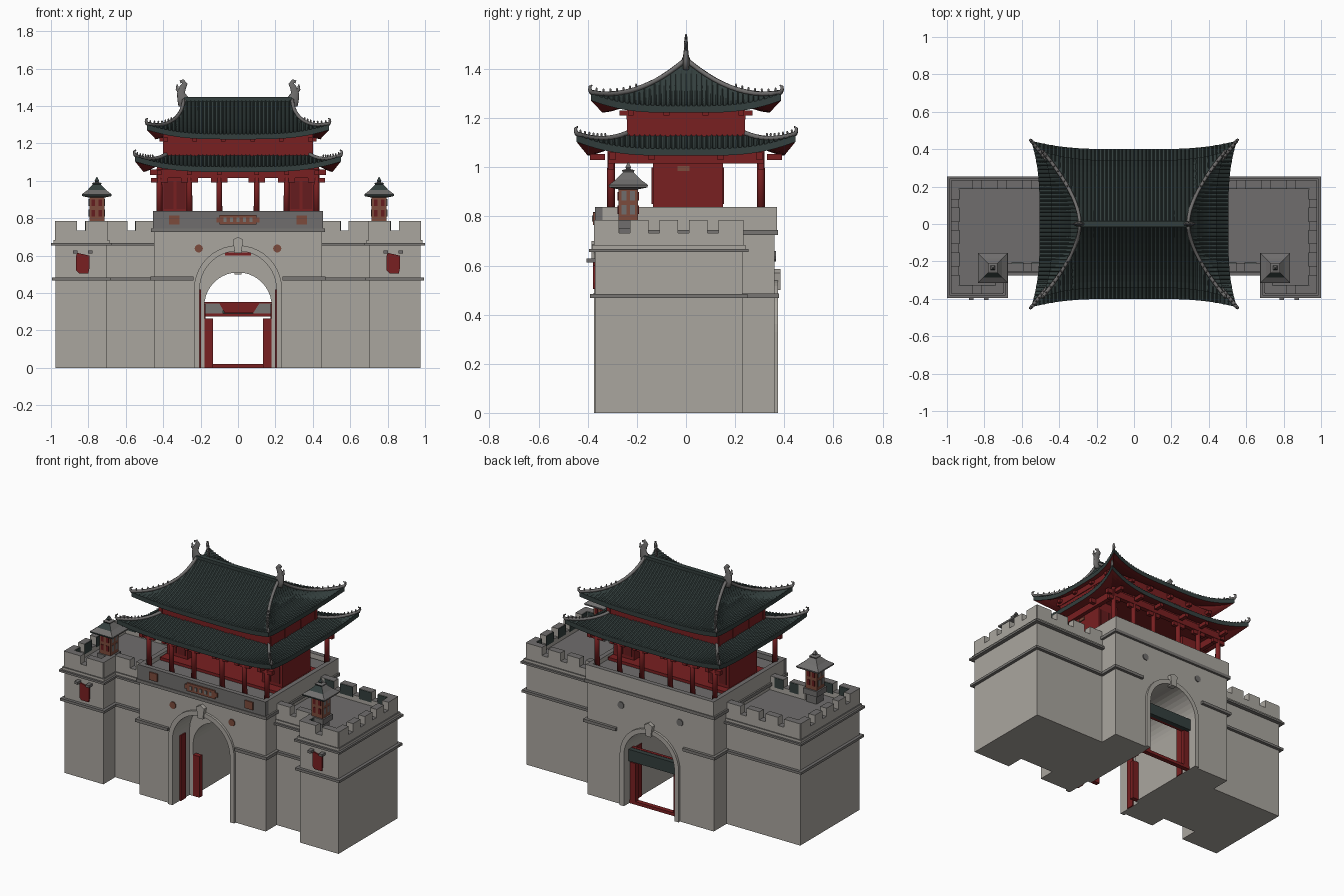
import bpy, bmesh, math
from mathutils import Vector

if "Cube" in bpy.data.objects:
    bpy.data.objects.remove(bpy.data.objects["Cube"])

def material(name, r, g, b):
    m = bpy.data.materials.new(name)
    m.diffuse_color = (r, g, b, 1)
    m.use_nodes = True
    m.node_tree.nodes["Principled BSDF"].inputs["Base Color"].default_value = m.diffuse_color
    return m

WALL = material("wall_stone", .4, .38, .345)
DECK = material("deck_stone", .16, .155, .153)
TRIM = material("trim_stone", .19, .182, .172)
ROOF = material("roof_tile", .033, .049, .047)
RED = material("red_wood", .19, .014, .015)
DARKRED = material("dark_red_panel", .13, .012, .013)
BROWN = material("carved_brown", .2, .07, .045)

def finish(name, bm, mats, smooth=False):
    bmesh.ops.recalc_face_normals(bm, faces=bm.faces)
    me = bpy.data.meshes.new(name)
    bm.to_mesh(me)
    bm.free()
    for m in mats:
        me.materials.append(m)
    for p in me.polygons:
        p.use_smooth = smooth
    ob = bpy.data.objects.new(name, me)
    bpy.context.collection.objects.link(ob)
    return ob

def recolour(ob, mat, test):
    ob.data.materials.append(mat)
    for p in ob.data.polygons:
        if test(p.normal):
            p.material_index = len(ob.data.materials) - 1

def boxes(name, spans, mat):
    """Spans are (x0, x1, y0, y1, z0, z1)."""
    bm = bmesh.new()
    for x0, x1, y0, y1, z0, z1 in spans:
        for v in bmesh.ops.create_cube(bm, size=1)["verts"]:
            v.co = ((x0 + x1) / 2 + v.co.x * abs(x1 - x0), (y0 + y1) / 2 + v.co.y * abs(y1 - y0),
                    (z0 + z1) / 2 + v.co.z * (z1 - z0))
    return finish(name, bm, [mat])

def prism(name, pts, a, b, axis, mat):
    bm = bmesh.new()
    to3 = (lambda p, h: (p[0], p[1], h)) if axis == "z" else (lambda p, h: (p[0], h, p[1]))
    lo = [bm.verts.new(to3(p, a)) for p in pts]
    hi = [bm.verts.new(to3(p, b)) for p in pts]
    bm.faces.new(lo)
    bm.faces.new(hi)
    for i in range(len(pts)):
        j = (i + 1) % len(pts)
        bm.faces.new((lo[i], lo[j], hi[j], hi[i]))
    bm.normal_update()
    bmesh.ops.triangulate(bm, faces=[f for f in bm.faces if len(f.verts) > 4])
    return finish(name, bm, [mat])

def sweep(name, paths, mat, n=6):
    """Each path is a list of (point, radius)."""
    bm = bmesh.new()
    for path in paths:
        rings = []
        for i, (p, r) in enumerate(path):
            t = (Vector(path[min(i + 1, len(path) - 1)][0]) - Vector(path[max(i - 1, 0)][0])).normalized()
            side = t.cross(Vector((.3, .9, .2))).normalized()
            up = side.cross(t)
            rings.append([bm.verts.new(Vector(p) + r * (side * math.cos(k * math.tau / n) + up * math.sin(k * math.tau / n)))
                          for k in range(n)])
        for A, B in zip(rings, rings[1:]):
            for k in range(n):
                bm.faces.new((A[k], A[(k + 1) % n], B[(k + 1) % n], B[k]))
        bm.faces.new(rings[0])
        bm.faces.new(rings[-1])
    return finish(name, bm, [mat], True)

def arch(r, spring, n=20):
    return [(r * math.cos(math.pi * i / n), spring + r * math.sin(math.pi * i / n)) for i in range(n + 1)]

# Central gate block with a tall front recess and a lower passage
for name, r, spring, y0, y1 in (("gate_front", .205, .42, -.36, -.2), ("gate_passage", .18, .33, -.2, .36)):
    outline = [(.45, 0), (.45, .76), (-.45, .76), (-.45, 0), (-r, 0)] + arch(r, spring)[::-1] + [(r, 0)]
    prism(name, outline, y0, y1, "y", WALL)
for name, r, spring, y0, y1 in (("front_arch_trim", .205, .42, -.375, -.358), ("back_arch_trim", .18, .33, .358, .375)):
    ring = [(r + .03, 0)] + arch(r + .03, spring) + [(-r - .03, 0), (-r, 0)] + arch(r, spring)[::-1] + [(r, 0)]
    prism(name, ring, y0, y1, "y", WALL)
    z = r + spring
    prism(name + "_keystone", [(-.018, z - .01), (.018, z - .01), (.028, z + .06), (0, z + .075), (-.028, z + .06)],
          y0 - .01, y1 + .01, "y", WALL)
boxes("gate_bands", [(s * .238, s * .468, -.378, .378, .468, .487) for s in (1, -1)], TRIM)
boxes("gate_cornice", [(-.465, .465, -.375, .375, .725, .745)], TRIM)
boxes("platform", [(-.45, .45, -.365, .365, .745, .805)], DECK)
boxes("platform_front_parapet", [(-.455, .455, -.37, -.34, .745, .838)], DECK)
rim = boxes("platform_parapet", [(-.455, .455, .34, .37, .745, .838)]
            + [(s * .425, s * .455, -.34, .34, .745, .838) for s in (1, -1)], WALL)
recolour(rim, DECK, lambda n: n.z > .5)
boxes("carved_plaques", [(s * .34 - .028, s * .34 + .028, -.378, -.37, .765, .815) for s in (1, -1)]
      + [(-.1, .1, -.379, -.37, .765, .818), (-.115, .115, -.378, -.37, .778, .805)], BROWN)
boxes("plaque_carving", [(x - .008, x + .008, -.383, -.378, .78, .803) for x in (-.07, -.035, 0, .035, .07)], TRIM)
for i, (x, y) in enumerate([(s * .21, f) for s in (1, -1) for f in (-.366, .36)]):
    prism("rosette_%d" % i, [(x + .022 * math.cos(k * math.tau / 12), .638 + .022 * math.sin(k * math.tau / 12))
                             for k in range(12)], y, y + .006, "y", BROWN if y < 0 else DECK)

# Gate frames and door edges inside the passage
boxes("gate_frames", [(s * .135, s * .175, .29, .32, 0, .265) for s in (1, -1)]
      + [(s * .135, s * .182, -.2, -.17, 0, .265) for s in (1, -1)]
      + [(-.18, .18, .29, .32, 0, .02), (-.18, .18, .28, .3, .275, .29), (-.18, .18, .28, .3, .343, .352)], RED)
prism("gate_beam_panel", [(-.07, .292), (.08, .292), (.115, .345), (-.1, .345)], .28, .3, "y", RED)
boxes("gate_beam_ends", [(s * .08, s * .18, .288, .3, .29, .343) for s in (1, -1)], TRIM)
boxes("gate_back_beam", [(-.18, .18, .3, .33, .275, .35)], ROOF)
boxes("door_edges", [(s * .197, s * .206, -.3, -.25, 0, .42) for s in (1, -1)]
      + [(s * .174, s * .181, .2, .25, 0, .34) for s in (1, -1)], RED)
boxes("arch_crown_ornament", [(-.07, .07, -.206, -.2, .6, .616)], RED)

# Side wings with corner towers
def wing(s, o=0):
    return [(s * x, y) for x, y in ((.44, .23 + o), (.975 + o, .23 + o), (.975 + o, -.37 - o), (.70 - o, -.37 - o),
                                    (.70 - o, -.25 - o), (.44, -.25 - o))]

for s, side in ((1, "right"), (-1, "left")):
    prism(side + "_wing", wing(s), 0, .69, "z", WALL)
    prism(side + "_wing_deck", wing(s, -.005), .69, .696, "z", DECK)
    for nm, o, z0, z1, mat in (("_lower_band", .02, .468, .484, TRIM), ("_upper_band", .025, .655, .668, TRIM),
                               ("_upper_band_step", .012, .668, .684, WALL)):
        recolour(prism(side + nm, wing(s, o), z0, z1, "z", mat), DECK, lambda n: n.z > .5)
    pts, spans, backs = wing(s), [], []
    for e, ((ax, ay), (bx, by)) in enumerate(zip(pts, pts[1:])):
        length = math.hypot(bx - ax, by - ay)
        dx, dy = (bx - ax) / length, (by - ay) / length
        nx, ny = dy * s, -dx * s                      # inward direction
        def block(t0, t1, z0, z1, o=-.004, th=.04):
            xs = sorted((ax + dx * t0 + nx * o, ax + dx * t1 + nx * th))
            ys = sorted((ay + dy * t0 + ny * o, ay + dy * t1 + ny * th))
            return (xs[0], xs[1], ys[0], ys[1], z0, z1)
        spans.append(block(0, length, .68, .733))
        n = max(1, round(length / .13))
        step = length / n
        for i in range(n):
            a, b = i * step + (0 if i == 0 else .022), (i + 1) * step - (0 if i == n - 1 else .022)
            spans.append(block(a, b, .733, .785))
            a, b = max(a, .045), min(b, length - .045)
            if b > a:
                backs.append(block(a, b, .72, .783, .04, .043))
    recolour(boxes(side + "_battlements", spans, WALL), DECK, lambda n: n.z > .5)
    boxes(side + "_battlement_dark_backs", backs, ROOF)

    # Hanging banner and its bracket
    x = s * .83
    prism(side + "_banner", [(x - .035, .52), (x - .02, .505), (x + .03, .505), (x + .035, .53), (x + .035, .6),
                             (x - .03, .615), (x - .035, .6)], -.379, -.371, "y", RED)
    boxes(side + "_banner_pole", [(x + a - .012, x + a + .012, -.405, -.371, .612, .628) for a in (-.04, .04)], DECK)

    # Stone lantern on the tower
    x, y = s * .755, -.235
    boxes(side + "_lantern_base", [(x - .035, x + .035, y - .035, y + .035, .69, .75),
                                   (x - .05, x + .05, y - .05, y + .05, .75, .785)], DECK)
    boxes(side + "_lantern_body", [(x - .04, x + .04, y - .04, y + .04, .785, .925)], BROWN)
    boxes(side + "_lantern_windows", [(x + a * .018 - .009, x + a * .018 + .009, y - .043, y + .043, z, z + .035)
                                      for a in (1, -1) for z in (.81, .865)], DARKRED)
    boxes(side + "_lantern_side_windows", [(x - .043, x + .043, y + a * .018 - .01, y + a * .018 + .01, z, z + .038)
                                           for a in (1, -1) for z in (.808, .865)], DECK)
    bm = bmesh.new()
    rows = ((.04, .91), (.078, .918), (.08, .928), (.05, .95), (.022, .98), (.026, .988), (.008, .993), (.012, 1.0), (.002, 1.02))
    rings = [[bm.verts.new((x + a * w, y + b * w, z)) for a, b in ((1, 1), (-1, 1), (-1, -1), (1, -1))] for w, z in rows]
    for A, B in zip(rings, rings[1:]):
        for k in range(4):
            bm.faces.new((A[k], A[(k + 1) % 4], B[(k + 1) % 4], B[k]))
    bm.faces.new(rings[0])
    bm.faces.new(rings[-1])
    recolour(finish(side + "_lantern_roof", bm, [DECK]), ROOF, lambda n: n.y < -.6)

# Lower storey: side rooms, veranda columns and beams
boxes("pavilion_floor", [(-.42, .42, -.33, .33, .8, .812)], DECK)
boxes("pavilion_sill", [(-.415, .415, -.2, .2, .81, .83)], RED)
boxes("side_rooms", [(s * .265, s * .41, -.135, .15, .81, 1.08) for s in (1, -1)], RED)
boxes("side_room_panels", [(s * x, s * (x + .05), -.14, .155, .85, 1.0) for s in (1, -1) for x in (.28, .345)], DARKRED)
boxes("side_room_plaques", [(s * .405, s * .416, -.035, .015, .985, 1.005) for s in (1, -1)], BROWN)
COLS = [(x * s, y * .305) for x in (.1, .26, .42) for s in (1, -1) for y in (1, -1)]
sweep("veranda_columns", [[((x, y, .805), .017), ((x, y, 1.08), .015)] for x, y in COLS], RED, 10)
boxes("veranda_beams", [(-.43, .43, s * .29, s * .32, 1.015, 1.06) for s in (1, -1)]
      + [(s * .405, s * .435, -.31, .31, 1.015, 1.06) for s in (1, -1)]
      + [(-.42, .42, -.31, .31, 1.06, 1.075)], RED)
boxes("column_brackets", [(x - .045, x + .045, y - .012, y + .012, .99, 1.016) for x, y in COLS]
      + [(x - .012, x + .012, y * 1.18 - .03, y * 1.18 + .03, 1.03, 1.055) for x, y in COLS]
      + [(s * .4, s * .47, y - .012, y + .012, 1.03, 1.06) for s in (1, -1) for y in (-.3, -.14, .14, .3)], RED)

# Upper storey: walls, posts, panels and eave brackets
boxes("upper_storey", [(-.385, .385, -.225, .225, 1.08, 1.25)], RED)
PX = [-.385, -.23, -.08, .08, .23, .385]
PY = [-.225, -.08, .08, .225]
boxes("upper_posts", [(x - .012, x + .012, -.24, .24, 1.1, 1.25) for x in PX]
      + [(-.4, .4, y - .012, y + .012, 1.1, 1.25) for y in PY] + [(-.402, .402, -.242, .242, 1.195, 1.215)], RED)
boxes("upper_panels", [(a + .025, b - .025, -.229, .229, 1.13, 1.185) for a, b in zip(PX, PX[1:])]
      + [(-.389, .389, a + .025, b - .025, 1.13, 1.185) for a, b in zip(PY, PY[1:])], DARKRED)
boxes("upper_brackets", [(x - .012, x + .012, -.27, .27, 1.21, 1.232) for x in PX]
      + [(-.42, .42, y - .012, y + .012, 1.21, 1.232) for y in PY], RED)

# Sweeping tiled roofs with raised corners
def build_roof(name, hx0, hx1, hy0, hy1, z0, z1, px, pz, flare, lift):
    def half(t):
        return hx1 + (hx0 - hx1) * (1 - t) ** px, hy1 + (hy0 - hy1) * (1 - t)
    def surf(side, t, u, dz=0):
        a, b = half(t)[::-1] if side % 2 else half(t)
        f = abs(u) ** 4 * (1 - t) ** 2.5
        p, q = u * a + math.copysign(flare * f, u), b + flare * f
        z = z0 + (z1 - z0) * t ** pz + lift * f + dz
        return Vector(((p, -q, z), (q, p, z), (-p, q, z), (-q, -p, z))[side])
    N, M = 28, 10
    bm = bmesh.new()
    for side in range(4):
        g = [[[bm.verts.new(surf(side, j / M, 2 * i / N - 1, dz)) for i in range(N + 1)] for j in range(M + 1)] for dz in (0, -.028)]
        for k in (0, 1):
            for j in range(M):
                for i in range(N):
                    bm.faces.new((g[k][j][i], g[k][j][i + 1], g[k][j + 1][i + 1], g[k][j + 1][i])).material_index = k
        for i in range(N):
            bm.faces.new((g[0][0][i], g[1][0][i], g[1][0][i + 1], g[0][0][i + 1]))
    bmesh.ops.remove_doubles(bm, verts=bm.verts, dist=.0002)
    finish(name, bm, [ROOF, RED])
    # Parallel tile ribs running down each slope
    bm = bmesh.new()
    for side in range(4):
        n = int(((hy0 if side % 2 else hx0) + flare) / .021)
        for i in range(-n, n + 1):
            x, row = i * .021, []
            for j in range(M + 1):
                t, lo, hi = j / M * .995, 0, 1
                a = half(t)[side % 2]
                if abs(x) > a + flare * (1 - t) ** 2.5:
                    break
                for _ in range(18):
                    u = (lo + hi) / 2
                    lo, hi = (u, hi) if u * a + flare * u ** 4 * (1 - t) ** 2.5 < abs(x) else (lo, u)
                c = surf(side, t, math.copysign(lo, x), -.002)
                w = Vector((0, .007, 0)) if side % 2 else Vector((.007, 0, 0))
                row.append([bm.verts.new(c - w), bm.verts.new(c + Vector((0, 0, .008))), bm.verts.new(c + w)])
            for A, B in zip(row, row[1:]):
                bm.faces.new((A[0], A[1], B[1], B[0]))
                bm.faces.new((A[1], A[2], B[2], B[1]))
            if row:
                bm.faces.new(row[0])
    finish(name + "_ribs", bm, [ROOF])
    # Corner ridges ending in a curl, with small guardian knobs
    hips, knobs = [], []
    for side in range(4):
        path = [(surf(side, j / 12, 1, .006), .01) for j in range(12, -1, -1)]
        e = path[-1][0]
        d = Vector((math.copysign(.7, e.x), math.copysign(.7, e.y), 0))
        hips.append(path + [(e + d * .006 + Vector((0, 0, .01)), .008), (e + d * .006 + Vector((0, 0, .022)), .006),
                            (e - d * .006 + Vector((0, 0, .028)), .003)])
        for k in range(7):
            c = surf(side, .05 + k * .065, 1, .01)
            knobs.append([(c + Vector((0, 0, h)), r) for h, r in ((0, .006), (.008, .004), (.013, .005), (.018, .002))])
    sweep(name + "_corner_ridges", hips, DECK)
    sweep(name + "_ridge_knobs", knobs, DECK, 5)

build_roof("lower_roof", .505, .37, .4, .215, 1.075, 1.145, 1.0, 1.3, .045, .056)
build_roof("upper_roof", .44, .29, .34, .004, 1.25, 1.43, 1.7, 1.55, .047, .05)

# Main ridge and its curled end ornaments
boxes("main_ridge", [(-.29, .29, -.012, .012, 1.415, 1.44), (-.29, .29, -.016, .016, 1.438, 1.447)], ROOF)
boxes("lower_roof_collar", [(-.395, .395, -.237, .237, 1.125, 1.14)], DECK)
ends = sweep("ridge_ornaments", [[((s * x, 0, z), r) for x, z, r in ((.29, 1.4, .03), (.295, 1.44, .032), (.305, 1.47, .022),
             (.295, 1.5, .018), (.285, 1.518, .016), (.295, 1.533, .011), (.31, 1.528, .008))] for s in (1, -1)]
             + [[((s * .3, 0, 1.47), .016), ((s * .325, 0, 1.49), .01), ((s * .325, 0, 1.515), .004)] for s in (1, -1)], DECK, 8)
ends.scale.y = .45
